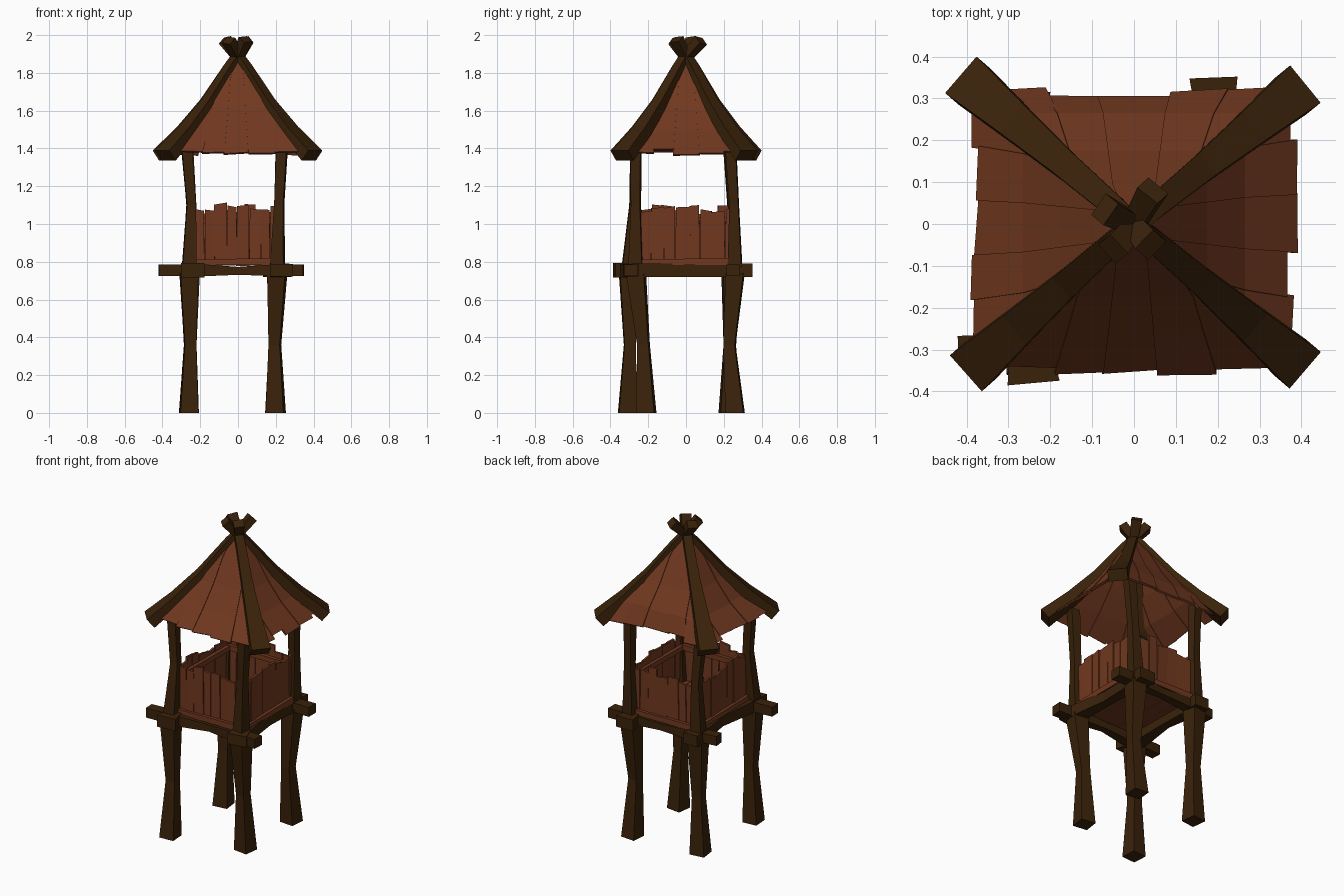
import bpy, bmesh, math, random
from mathutils import Vector

if "Cube" in bpy.data.objects:
    bpy.data.objects.remove(bpy.data.objects["Cube"])
random.seed(7)


def material(name, col):
    m = bpy.data.materials.new(name)
    m.diffuse_color = (*col, 1)
    m.use_nodes = True
    m.node_tree.nodes["Principled BSDF"].inputs["Base Color"].default_value = m.diffuse_color
    return m


DARK = material("dark brown timber", (0.042, 0.016, 0.003))
RED = material("red brown plank", (0.165, 0.040, 0.014))


def finish(name, bm, mat):
    bmesh.ops.recalc_face_normals(bm, faces=bm.faces)
    me = bpy.data.meshes.new(name)
    bm.to_mesh(me)
    bm.free()
    me.materials.append(mat)
    ob = bpy.data.objects.new(name, me)
    bpy.context.collection.objects.link(ob)
    return ob


def loft(bm, rings):
    """Skin a chain of four-cornered rings and cap both ends."""
    vs = [[bm.verts.new(p) for p in r] for r in rings]
    for a, b in zip(vs, vs[1:]):
        for i in range(4):
            j = (i + 1) % 4
            bm.faces.new((a[i], a[j], b[j], b[i]))
    bm.faces.new(vs[0][::-1])
    bm.faces.new(vs[-1])


def timber(name, pts, widths, depths, side, level_ends=False):
    """Hewn beam along a path; widths lie along side, depths across it."""
    pts = [Vector(p) for p in pts]
    side = Vector(side).normalized()
    rings = []
    for i, p in enumerate(pts):
        t = (pts[min(i + 1, len(pts) - 1)] - pts[max(i - 1, 0)]).normalized()
        s = (side - t * side.dot(t)).normalized()
        u = t.cross(s)
        if level_ends:
            s, u = side, Vector((0, 0, 1)).cross(side)
        w, d = s * widths[i] / 2, u * depths[i] / 2
        rings.append([p - w - d, p + w - d, p + w + d, p - w + d])
    bm = bmesh.new()
    loft(bm, rings)
    return finish(name, bm, DARK)


# Crooked legs and upper posts: (x, y) at heights 0, .36, .74, 1.1, 1.44
post_z = (0, 0.36, 0.74)
upper_z = (0.74, 1.1, 1.44)
posts = {
    "front_left": [(-.26, -.31), (-.253, -.297), (-.26, -.305), (-.247, -.275), (-.275, -.265)],
    "front_right": [(.20, -.21), (.195, -.225), (.208, -.265), (.218, -.265), (.235, -.265)],
    "back_left": [(-.26, .225), (-.253, .232), (-.255, .24), (-.247, .245), (-.27, .225)],
    "back_right": [(.195, .26), (.195, .23), (.205, .26), (.218, .255), (.23, .235)],
}
for k, (key, xy) in enumerate(posts.items()):
    ang = math.radians((4, -8, 7, -5)[k])
    side = (math.cos(ang), math.sin(ang), 0)
    low = [(*xy[i], post_z[i]) for i in range(3)]
    high = [(*xy[i + 2], upper_z[i]) for i in range(3)]
    timber(key + "_leg", low, (.095, .06, .095), (.095, .06, .095), side, True)
    timber(key + "_post", high, (.075, .048, .056), (.075, .048, .056), side, True)

# Platform beams, waisted in the middle
z = 0.755
timber("front_beam", [(-.42, -.30, z), (-.2, -.29, z), (0, -.27, .752), (.18, -.28, z), (.345, -.29, z)],
       (.065, .065, .045, .065, .07), (.06, .065, .042, .06, .06), (0, 1, 0))
timber("back_beam", [(-.385, .215, z), (-.2, .235, z), (0, .245, .752), (.18, .25, z), (.35, .25, z)],
       (.06, .065, .045, .065, .07), (.06, .06, .042, .06, .06), (0, 1, 0))
timber("left_beam", [(-.24, -.38, z), (-.25, -.27, z), (-.235, 0, z), (-.25, .2, z), (-.25, .315, z)],
       (.125, .09, .055, .08, .10), (.075, .075, .062, .07, .07), (1, 0, 0))
timber("right_beam", [(.23, -.34, z), (.215, -.25, z), (.20, 0, z), (.195, .22, z), (.19, .35, z)],
       (.125, .09, .055, .08, .115), (.068, .07, .07, .07, .07), (1, 0, 0))


def board(bm, a, b, z0, z1, z2, thick, lean=0.0):
    """Upright board from plan point a to b; tops at z1 and z2."""
    a, b = Vector((*a, 0)), Vector((*b, 0))
    d = (b - a).normalized()
    n = Vector((d.y, -d.x, 0)) * thick / 2
    rings = []
    for p, zt in ((a, z1), (b, z2)):
        lo, hi = p + Vector((0, 0, z0)), p + d * lean + Vector((0, 0, zt))
        rings.append([lo - n, lo + n, hi + n, hi - n])
    loft(bm, rings)


# Railing walls of uneven upright boards, with inner rail and skirting board
corners = [(-.235, -.262), (.212, -.262), (.212, .24), (-.235, .24)]
wall_names = ("front", "right", "back", "left")
for k, name in enumerate(wall_names):
    a, b = Vector(corners[k]), Vector(corners[(k + 1) % 4])
    d = (b - a).normalized()
    out = Vector((d.y, -d.x))
    length = (b - a).length
    cuts = [0]
    while cuts[-1] < length - .085:
        cuts.append(cuts[-1] + random.uniform(.048, .08))
    cuts.append(length)
    bm = bmesh.new()
    for s0, s1 in zip(cuts, cuts[1:]):
        top = random.uniform(1.055, 1.105)
        off = out * random.uniform(-.006, .006)
        board(bm, a + d * (s0 + .001) + off, a + d * (s1 - .001) + off * .3,
              .80 + random.uniform(-.006, .01), top, top + random.uniform(-.012, .012),
              .014, random.uniform(-.004, .004))
    finish(name + "_wall_boards", bm, RED)
    bm = bmesh.new()
    board(bm, a - out * .018, b - out * .018, 1.0, 1.03, 1.035, .022)
    finish(name + "_inner_rail", bm, RED)
    bm = bmesh.new()
    board(bm, a + out * .015, b + out * .015, .782, .812, .82, .02)
    finish(name + "_skirting", bm, RED)

# Floor boards
bm = bmesh.new()
for i in range(6):
    x0 = -.25 + i * .08
    x1 = x0 + .077
    dz = random.uniform(-.003, .003)
    loft(bm, [[(x0, y, .778 + dz), (x1, y, .778 + dz), (x1, y, .797 + dz), (x0, y, .797 + dz)]
              for y in (-.27, .25)])
finish("floor_boards", bm, RED)

# Roof: four concave sides of near-parallel boards, trimmed along the hips
reaches = (.345, .375, .31, .385)
halves = (.345, .305, .345, .305)
for k, name in enumerate(wall_names):
    ang = k * math.pi / 2
    out = Vector((math.sin(ang), -math.cos(ang), 0))
    along = Vector((math.cos(ang), math.sin(ang), 0))
    reach, half = reaches[k], halves[k]
    levels = [(reach, 1.378, half), (.26, 1.485, .25), (.17, 1.61, .165),
              (.09, 1.75, .09), (.018, 1.875, .02)]
    n = 5
    cuts = [-1.0] + [-1 + 2 * (i + random.uniform(-.15, .15)) / n for i in range(1, n)] + [1.0]

    def lateral(c, w):
        """Sideways place of seam c where the roof side is w wide, kept inside the hips."""
        x = c * half * (.45 + .55 * w / half)
        return max(-w, min(w, x))

    bm = bmesh.new()
    nrm = (out * .8 + Vector((0, 0, .6))) * .006
    for i in range(n):
        lift = (.004 if i % 2 else -.002) + random.uniform(-.001, .001)
        ends = [random.uniform(-.018, .015) for _ in (0, 1)]
        rings = []
        for j, (r, h, w) in enumerate(levels):
            pair = []
            for s in (0, 1):
                e = ends[s] * .4 + ends[0] * .6 if j == 0 else 0
                pair.append(out * (r + e) + along * (lateral(cuts[i + s], w) + (s - .5) * .004)
                            + Vector((0, 0, h - e * .9 + lift)))
            l, q = pair
            rings.append([l - nrm, q - nrm, q + nrm, l + nrm])
        loft(bm, rings)
    finish(name + "_roof_boards", bm, RED)

# Hip beams: foot (x, y) and the tip past the crossing
hips = {
    "front_left": ((-.385, -.342), (.045, .08), 1.972),
    "front_right": ((.392, -.335), (-.07, .035), 1.975),
    "back_right": ((.392, .32), (-.05, -.06), 1.972),
    "back_left": ((-.397, .342), (.04, -.05), 1.978),
}
for key, (foot, tip, tz) in hips.items():
    f, t = Vector(foot), Vector(tip)
    pts = [(*f, 1.362), (*(f * .70), 1.492), (*(f * .41), 1.64), (*(f * .10), 1.83),
           (*(t * .12), 1.895), (*t, tz)]
    timber(key + "_hip_beam", pts, (.115, .088, .066, .054, .05, .062),
           (.07, .062, .055, .05, .046, .05), (-f.y, f.x, 0))
